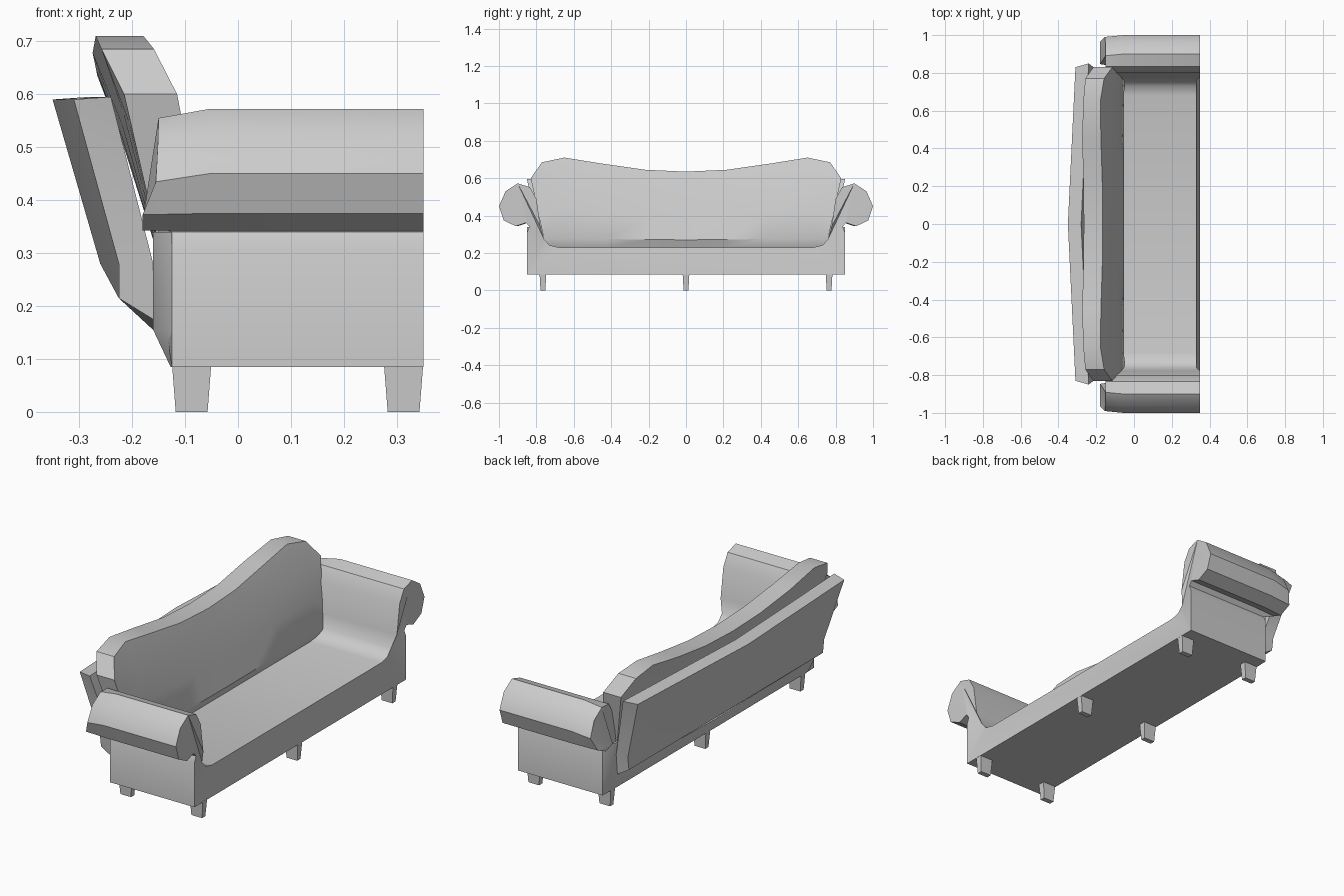
import bpy, bmesh, math

cube = bpy.data.objects.get("Cube")
if cube:
    bpy.data.objects.remove(cube, do_unlink=True)

grey = bpy.data.materials.new("soft_grey")
grey.use_nodes = True
grey.diffuse_color = (0.6, 0.6, 0.6, 1)
for node in grey.node_tree.nodes:
    if node.type == 'BSDF_PRINCIPLED':
        node.inputs["Base Color"].default_value = (0.6, 0.6, 0.6, 1)


def loft(name, sections, angle=35):
    """Skin a row of equal-length closed sections and cap both ends."""
    bm = bmesh.new()
    rings = [[bm.verts.new(p) for p in s] for s in sections]
    n = len(rings[0])
    for a, b in zip(rings, rings[1:]):
        for i in range(n):
            j = (i + 1) % n
            bm.faces.new((a[i], a[j], b[j], b[i]))
    caps = [bm.faces.new(rings[0]), bm.faces.new(rings[-1])]
    bmesh.ops.recalc_face_normals(bm, faces=bm.faces[:])
    bmesh.ops.triangulate(bm, faces=caps, ngon_method='EAR_CLIP')
    mesh = bpy.data.meshes.new(name)
    bm.to_mesh(mesh)
    bm.free()
    mesh.shade_smooth()
    mesh.set_sharp_from_angle(angle=math.radians(angle))
    mesh.materials.append(grey)
    obj = bpy.data.objects.new(name, mesh)
    bpy.context.scene.collection.objects.link(obj)
    return obj


def along(z, table):
    """Linear interpolation in a (height, value) table."""
    if z <= table[0][0]:
        return table[0][1]
    for (z0, v0), (z1, v1) in zip(table, table[1:]):
        if z <= z1:
            return v0 + (v1 - v0) * (z - z0) / (z1 - z0)
    return table[-1][1]


# Seat and rolled arms: one half profile (y, z), mirrored, run front to back
half = [(0.85, 0.085), (0.85, 0.31), (0.838, 0.34), (0.855, 0.362),
        (0.91, 0.343), (0.975, 0.375), (1.0, 0.45), (0.965, 0.53),
        (0.90, 0.572), (0.835, 0.552), (0.80, 0.49), (0.778, 0.34),
        (0.76, 0.275), (0.73, 0.242), (0.68, 0.23)]
profile = half + [(-y, z) for y, z in reversed(half)]


def rear_point(y, z):
    if abs(y) > 0.852:
        x = along(z, [(0.375, -0.18), (0.45, -0.155), (0.55, -0.15)])
        return (x, y * 0.99, z - 0.017 * min(1, max(0, (z - 0.36) / 0.1)))
    if abs(y) > 0.837:
        return (-0.125, y, z)
    return (-0.15, y, z)


def front_point(y, z):
    return (0.33 if abs(y) < 0.77 else 0.35, y, z)


loft("seat_and_arms", [[rear_point(y, z) for y, z in profile],
                       [(-0.055, y, z) for y, z in profile],
                       [front_point(y, z) for y, z in profile]])

# Tapered rear of the base
loft("base_rear", [[(-0.125, 0.85, z), (x, 0.8, z), (x, -0.8, z), (-0.125, -0.85, z)]
                   for z, x in [(0.085, -0.127), (0.155, -0.16), (0.34, -0.16)]])

# Leaning back board, bowed outward in the middle: (x, z, half width)
board_end = [(-0.24, 0.595, 0.85), (-0.31, 0.59, 0.83), (-0.225, 0.28, 0.79),
             (-0.225, 0.215, 0.78), (-0.16, 0.175, 0.78), (-0.16, 0.28, 0.79)]
board_mid = [(-0.28, 0.595), (-0.35, 0.59), (-0.26, 0.28),
             (-0.225, 0.215), (-0.16, 0.155), (-0.16, 0.28)]
loft("back_board", [[(x, -w, z) for x, z, w in board_end],
                    [(x, 0, z) for x, z in board_mid],
                    [(x, w, z) for x, z, w in board_end]], 25)

# Back cushion with raised shoulders: columns are (top y, top z, bottom y)
shoulder = [(0.83, 0.60, 0.75), (0.77, 0.685, 0.70), (0.65, 0.71, 0.60),
            (0.45, 0.678, 0.42), (0.22, 0.645, 0.21)]
columns = ([(-a, z, -b) for a, z, b in shoulder] + [(0, 0.635, 0)]
           + shoulder[::-1])
front_lean = [(0.23, -0.07), (0.27, -0.05), (0.60, -0.115), (0.71, -0.165)]
back_lean = [(0.23, -0.13), (0.60, -0.215), (0.69, -0.255)]
rows = [0, 0.1, 0.4, 0.7, 1]


def cushion_section(top_y, top_z, low_y):
    def point(s, lean):
        z = 0.23 + (top_z - 0.23) * s
        y = low_y + (top_y - low_y) * s
        bow = 0.035 * (1 - (top_y / 0.83) ** 2) * s
        return (along(z, lean) - bow, y, z)
    return ([point(s, front_lean) for s in rows]
            + [point(s, back_lean) for s in reversed(rows)])


loft("back_cushion", [cushion_section(*c) for c in columns])

# Six tapered legs
for x, side in [(-0.0875, "rear"), (0.3125, "front")]:
    for y, place in [(-0.765, "right"), (0, "middle"), (0.765, "left")]:
        sections = []
        for z, hx, hy in [(0, 0.03, 0.013), (0.09, 0.037, 0.018)]:
            sections.append([(x - hx, y - hy, z), (x + hx, y - hy, z),
                             (x + hx, y + hy, z), (x - hx, y + hy, z)])
        loft(f"{side}_{place}_leg", sections)
